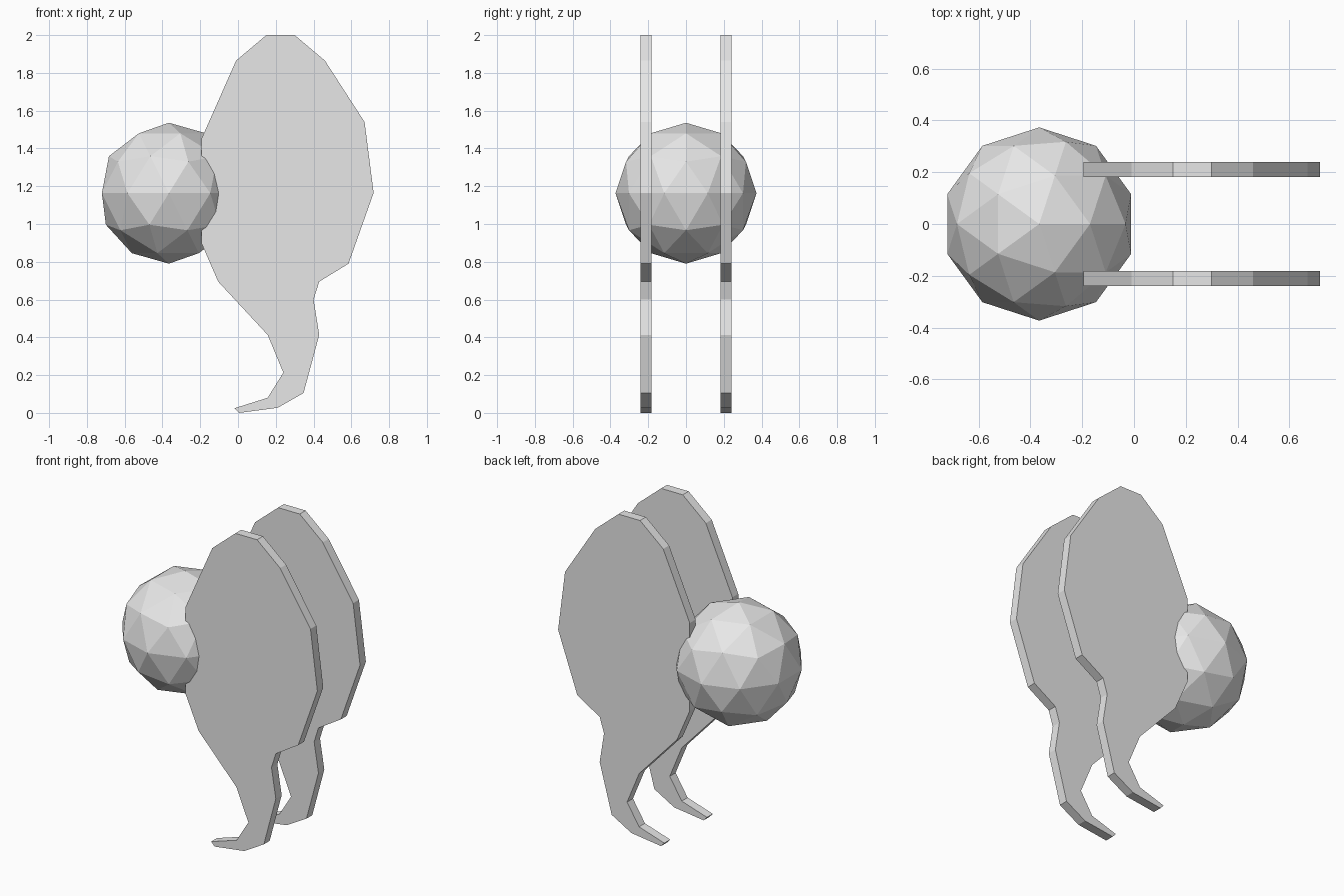
import bpy
import bmesh

cube = bpy.data.objects.get("Cube")
if cube:
    bpy.data.objects.remove(cube, do_unlink=True)

# One plain grey for every part
grey = bpy.data.materials.new("light_grey")
grey.use_nodes = True
colour = (0.8, 0.8, 0.8, 1.0)
grey.diffuse_color = colour
grey.node_tree.nodes["Principled BSDF"].inputs["Base Color"].default_value = colour


def add_object(name, bm):
    bmesh.ops.recalc_face_normals(bm, faces=bm.faces)
    mesh = bpy.data.meshes.new(name)
    bm.to_mesh(mesh)
    bm.free()
    mesh.materials.append(grey)
    obj = bpy.data.objects.new(name, mesh)
    bpy.context.collection.objects.link(obj)
    return obj


# Side outline (x, z): rounded body tapering to a leg with a pointed toe
OUTLINE = [
    (0.15, 2.0), (0.30, 2.0), (0.46, 1.865), (0.67, 1.54), (0.718, 1.165),
    (0.585, 0.79), (0.43, 0.695), (0.40, 0.60), (0.43, 0.413),
    (0.347, 0.105), (0.21, 0.027), (0.005, 0.0), (-0.018, 0.025),
    (0.157, 0.08), (0.24, 0.213), (0.157, 0.413), (-0.105, 0.695),
    (-0.194, 0.90), (-0.194, 1.45), (-0.01, 1.865),
]
INNER, OUTER = 0.182, 0.24


def add_plate(name, side):
    bm = bmesh.new()
    face = bm.faces.new([bm.verts.new((x, side * INNER, z)) for x, z in OUTLINE])
    result = bmesh.ops.extrude_face_region(bm, geom=[face], use_keep_orig=True)
    moved = [v for v in result["geom"] if isinstance(v, bmesh.types.BMVert)]
    bmesh.ops.translate(bm, verts=moved, vec=(0, side * (OUTER - INNER), 0))
    return add_object(name, bm)


# Pair of matching leg plates
add_plate("front_leg_plate", -1)
add_plate("back_leg_plate", 1)

# Faceted ball held between the plates
ball = bmesh.new()
bmesh.ops.create_icosphere(ball, subdivisions=2, radius=0.373)
bmesh.ops.translate(ball, verts=ball.verts, vec=(-0.366, 0, 1.163))
add_object("faceted_ball", ball)
